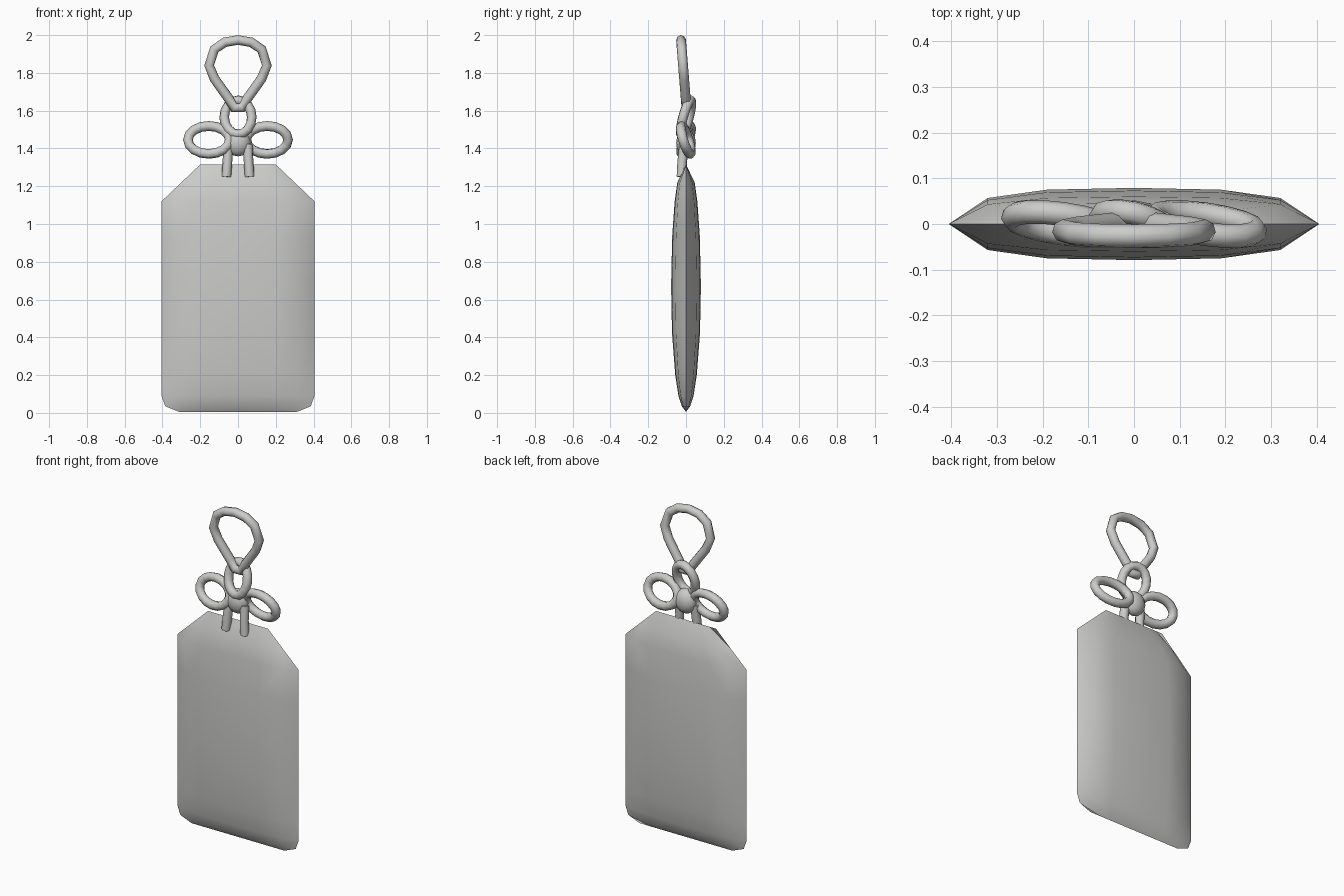
import bpy, bmesh
from math import sin, cos, pi, radians

cube = bpy.data.objects.get("Cube")
if cube:
    bpy.data.objects.remove(cube, do_unlink=True)

grey = bpy.data.materials.new("plain_grey")
grey.use_nodes = True
grey.diffuse_color = (0.6, 0.6, 0.59, 1)
grey.node_tree.nodes["Principled BSDF"].inputs["Base Color"].default_value = grey.diffuse_color


def finish(obj, angle=60):
    """Give the part its colour and shading."""
    bpy.ops.object.select_all(action='DESELECT')
    obj.select_set(True)
    bpy.context.view_layer.objects.active = obj
    if obj.type == 'CURVE':
        bpy.ops.object.convert(target='MESH')
        obj = bpy.context.object
    obj.data.materials.clear()
    obj.data.materials.append(grey)
    bpy.ops.object.shade_smooth_by_angle(angle=radians(angle))


def cord(name, points, closed=False, radius=0.026):
    curve = bpy.data.curves.new(name, 'CURVE')
    curve.dimensions = '3D'
    curve.bevel_depth = radius
    curve.bevel_resolution = 2
    curve.use_fill_caps = True
    spline = curve.splines.new('POLY')
    spline.points.add(len(points) - 1)
    for p, co in zip(spline.points, points):
        p.co = (*co, 1)
    spline.use_cyclic_u = closed
    obj = bpy.data.objects.new(name, curve)
    bpy.context.collection.objects.link(obj)
    finish(obj)


def ring(steps, shape):
    return [shape(cos(2 * pi * i / steps), sin(2 * pi * i / steps)) for i in range(steps)]


# Padded pouch: rows of (height, half width, half depth)
rows = [(0.005, 0.31, 0), (0.035, 0.385, 0.022), (0.09, 0.405, 0.04),
        (0.2, 0.405, 0.057), (0.42, 0.405, 0.074), (0.67, 0.405, 0.079),
        (0.94, 0.405, 0.073), (1.12, 0.405, 0.06), (1.22, 0.3, 0.046), (1.315, 0.2, 0)]
half = [(0.47, 0.95), (0.79, 0.72), (1, 0)]
columns = [(-x, d) for x, d in reversed(half)] + [(0, 1)] + half
bm = bmesh.new()
for side in (-1, 1):
    grid = [[bm.verts.new((w * x, side * depth * d, z)) for x, d in columns]
            for z, w, depth in rows]
    for low, high in zip(grid, grid[1:]):
        for i in range(len(columns) - 1):
            bm.faces.new((low[i], low[i + 1], high[i + 1], high[i]))
bmesh.ops.remove_doubles(bm, verts=bm.verts, dist=0.0005)
bmesh.ops.recalc_face_normals(bm, faces=bm.faces)
mesh = bpy.data.meshes.new("pouch")
bm.to_mesh(mesh)
bm.free()
pouch = bpy.data.objects.new("pouch", mesh)
bpy.context.collection.objects.link(pouch)
finish(pouch)

# Hanging loop, a leaning teardrop
side_points = [(0.02, 1.615), (0.05, 1.665), (0.125, 1.77), (0.153, 1.84),
               (0.125, 1.925), (0.07, 1.962)]
outline = side_points + [(0, 1.974)] + [(-x, z) for x, z in reversed(side_points)]
cord("hanging_loop", [(x, 0.002 - 0.08 * (z - 1.62), z) for x, z in outline], True)

# Upright loop and the two side loops of the bow
cord("upper_bow_loop", ring(16, lambda c, s: (0.073 * c, 0.024 * s - 0.016 * c, 1.565 + 0.09 * s)), True)
for name, k in (("left_bow_loop", 1), ("right_bow_loop", -1)):
    cord(name, ring(16, lambda c, s: (k * (0.155 + 0.11 * c), -k * (0.015 * c + 0.022 * s),
                                      1.445 + 0.074 * s)), True)

# Knot
bpy.ops.mesh.primitive_uv_sphere_add(segments=12, ring_count=8, radius=1, location=(0, 0, 1.43))
knot = bpy.context.object
knot.name = "knot"
knot.scale = (0.068, 0.052, 0.072)
finish(knot)

# Cord tails
for name, k in (("left_tail", 1), ("right_tail", -1)):
    cord(name, [(k * 0.062, -0.024, 1.25), (k * 0.056, -0.02, 1.33), (k * 0.052, -0.01, 1.42)])
